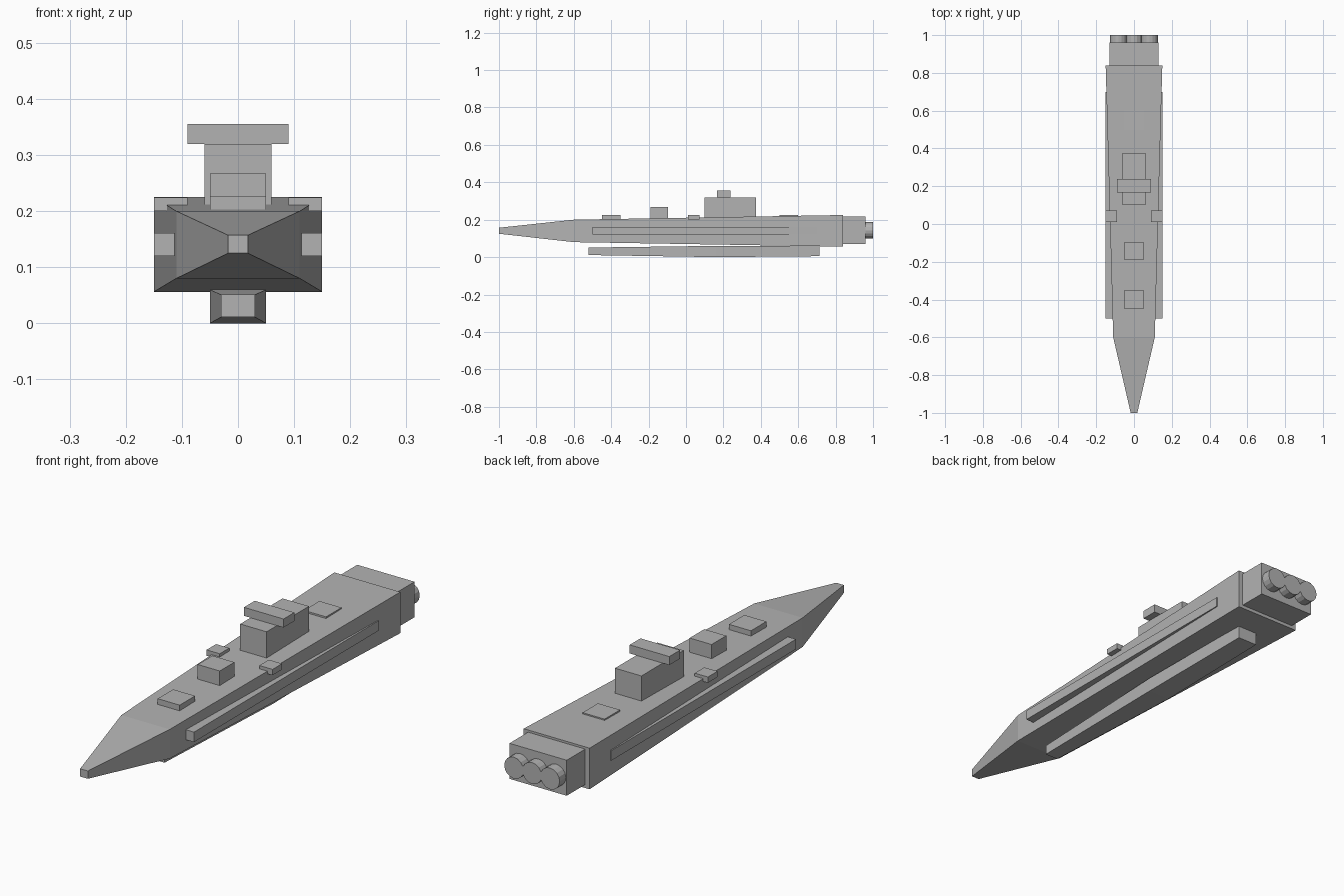
import bpy, bmesh, math

cube = bpy.data.objects.get("Cube")
if cube:
    bpy.data.objects.remove(cube, do_unlink=True)

GREY = (0.45, 0.45, 0.45, 1)
paint = bpy.data.materials.new("hull grey")
paint.use_nodes = True
paint.diffuse_color = GREY
paint.node_tree.nodes["Principled BSDF"].inputs["Base Color"].default_value = GREY


def finish(name, bm):
    bmesh.ops.recalc_face_normals(bm, faces=bm.faces)
    mesh = bpy.data.meshes.new(name)
    bm.to_mesh(mesh)
    bm.free()
    mesh.materials.append(paint)
    obj = bpy.data.objects.new(name, mesh)
    bpy.context.collection.objects.link(obj)
    return obj


def loft(name, sections, x=0):
    """Rectangular sections (y, half width, bottom, top) joined along y."""
    bm = bmesh.new()
    rings = [[bm.verts.new((x + sx * w, y, z)) for sx, z in
              ((-1, lo), (1, lo), (1, hi), (-1, hi))] for y, w, lo, hi in sections]
    for a, b in zip(rings, rings[1:]):
        for i in range(4):
            j = (i + 1) % 4
            bm.faces.new((a[i], a[j], b[j], b[i]))
    bm.faces.new(rings[0])
    bm.faces.new(rings[-1])
    return finish(name, bm)


def box(name, half_width, y0, y1, z0, z1, x=0):
    return loft(name, [(y0, half_width, z0, z1), (y1, half_width, z0, z1)], x)


# Tapered hull, keel pod and stern block
loft("hull", [(-1, 0.0175, 0.125, 0.157), (-0.6, 0.11, 0.08, 0.2),
              (0.84, 0.15, 0.056, 0.225)])
loft("keel_pod", [(-0.52, 0.03, 0.011, 0.051), (0.16, 0.05, 0, 0.06),
                  (0.715, 0.045, 0.005, 0.06)])
box("stern_block", 0.13, 0.83, 0.96, 0.07, 0.216)

# Deck structures
box("fore_hatch", 0.05, -0.45, -0.35, 0.19, 0.226)
box("fore_deckhouse", 0.05, -0.19, -0.095, 0.2, 0.267)
box("superstructure", 0.06, 0.1, 0.375, 0.2, 0.32)
box("bridge", 0.09, 0.167, 0.237, 0.32, 0.355)
box("aft_hatch", 0.05, 0.5, 0.6, 0.2, 0.226)

# Paired side details
for side, sign in (("left", 1), ("right", -1)):
    box(side + "_side_rail", 0.02, -0.5, 0.7, 0.12, 0.161, sign * 0.13)
    box(side + "_deck_pad", 0.03, 0.01, 0.072, 0.2, 0.224, sign * 0.12)

# Three engine nozzles
for label, x in (("right", -0.082), ("middle", 0), ("left", 0.082)):
    bm = bmesh.new()
    bmesh.ops.create_cone(bm, cap_ends=True, segments=16, radius1=0.044,
                          radius2=0.044, depth=0.06)
    nozzle = finish(label + "_engine_nozzle", bm)
    nozzle.rotation_euler.x = math.pi / 2
    nozzle.location = (x, 0.97, 0.143)
